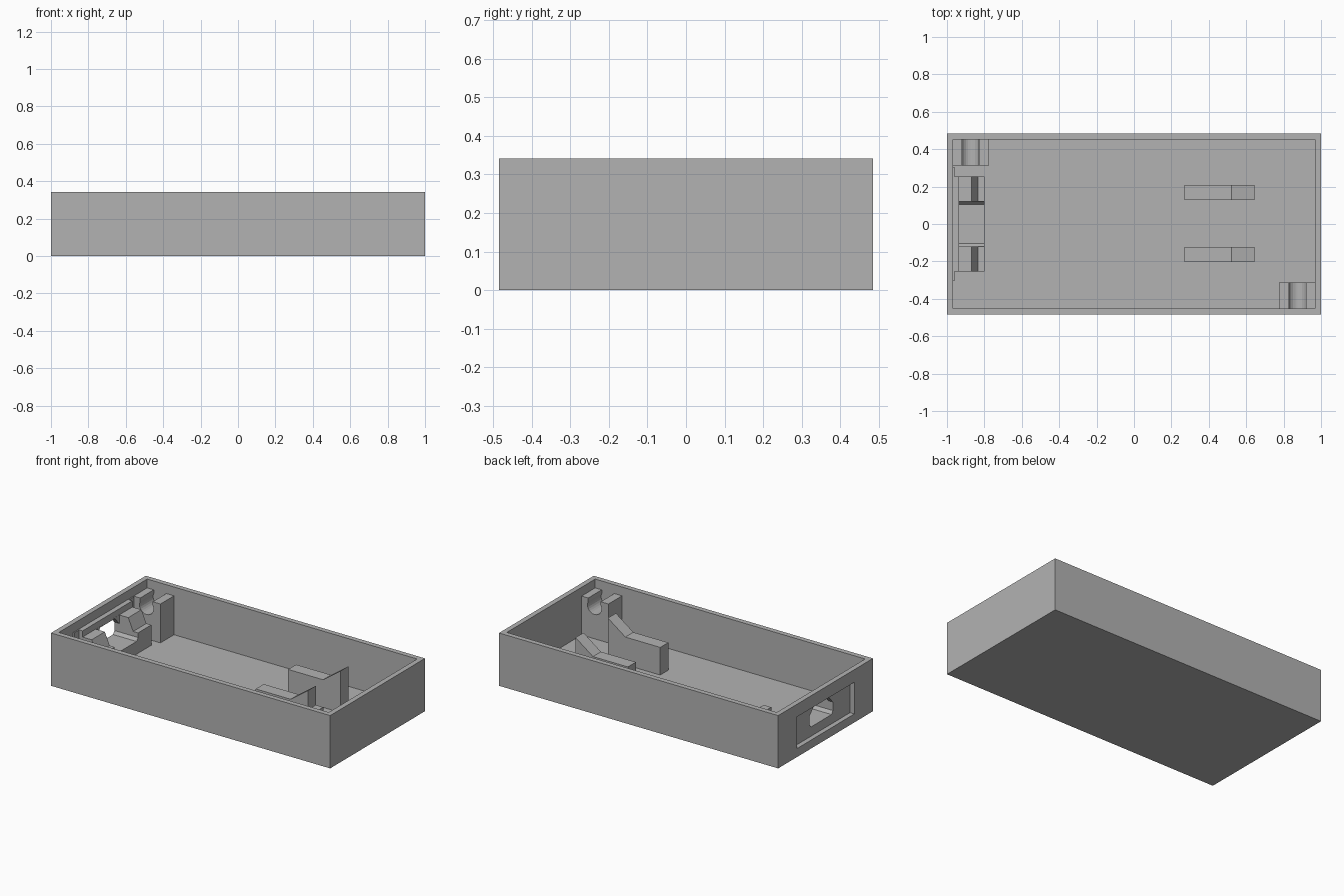
import bpy, bmesh, math
from mathutils import Vector

cube = bpy.data.objects.get("Cube")
if cube:
    bpy.data.objects.remove(cube, do_unlink=True)

grey = bpy.data.materials.new("plain_grey")
grey.use_nodes = True
grey.diffuse_color = (0.45, 0.45, 0.45, 1)
grey.node_tree.nodes["Principled BSDF"].inputs["Base Color"].default_value = grey.diffuse_color


def prism(name, profile, axis, lo, hi, cutter=False):
    """Extrude a closed profile, (x, z) along y or (y, z) along x."""
    bm = bmesh.new()
    verts = [bm.verts.new((p, lo, z) if axis == "y" else (lo, p, z)) for p, z in profile]
    face = bm.faces.new(verts)
    step = Vector((0, hi - lo, 0)) if axis == "y" else Vector((hi - lo, 0, 0))
    new = bmesh.ops.extrude_face_region(bm, geom=[face])["geom"]
    bmesh.ops.translate(bm, vec=step, verts=[v for v in new if isinstance(v, bmesh.types.BMVert)])
    bmesh.ops.recalc_face_normals(bm, faces=bm.faces)
    mesh = bpy.data.meshes.new(name)
    bm.to_mesh(mesh)
    bm.free()
    mesh.materials.append(grey)
    obj = bpy.data.objects.new(name, mesh)
    bpy.context.collection.objects.link(obj)
    if cutter:
        obj.hide_render = obj.hide_viewport = True
        obj.display_type = "WIRE"
    return obj


def box(name, x0, x1, y0, y1, z0, z1, cutter=False):
    return prism(name, [(x0, z0), (x1, z0), (x1, z1), (x0, z1)], "y", y0, y1, cutter)


def cut(obj, *cutters):
    for c in cutters:
        mod = obj.modifiers.new(c.name, "BOOLEAN")
        mod.operation = "DIFFERENCE"
        mod.solver = "EXACT"
        mod.object = c


def mirrored(half):
    return half + [(-p, z) for p, z in reversed(half)]


W, D, H = 1.0, 0.485, 0.342
WALL, FLOOR = 0.033, 0.033
SINK = FLOOR - 0.01  # parts are sunk slightly into the floor

# Cutters: cavity, outer recess, port opening and open cradle channel
cavity = box("cavity_cutter", WALL - W, W - WALL, WALL - D, D - WALL, FLOOR, H + 0.1, True)
recess = box("recess_cutter", -W - 0.1, -W + 0.031, -0.295, 0.295, 0.055, 0.26, True)
base = [(0.105, 0.115), (0.12, 0.135)]
port = prism("port_cutter", mirrored(base + [(0.12, 0.19), (0.075, 0.238)]),
             "x", -W - 0.1, -0.9, True)
channel = prism("channel_cutter", mirrored(base + [(0.12, 0.4)]), "x", -0.9345, -0.7, True)

# Open tray
tray = box("tray", -W, W, -D, D, 0, H)
cut(tray, cavity, recess, port)

# Thickened wall behind the recess
for name, x1, half in (("backing_plate", -0.959, 0.305), ("port_plate", -0.935, 0.255)):
    plate = box(name, -W + WALL - 0.001, x1, -half, half, SINK, 0.285)
    cut(plate, port)

# Connector cradle with stepped cheeks
cradle = prism("port_cradle", [(-0.936, SINK), (-0.80, SINK), (-0.80, 0.165),
                               (-0.835, 0.165), (-0.87, 0.245), (-0.936, 0.245)],
               "y", -0.255, 0.255)
cut(cradle, channel, port)

# Snap clips in two opposite corners: a round seat below a narrower throat
seat = []
for i in range(17):
    a = math.radians(26 - i * 232 / 16)
    seat.append((0.875 + 0.05 * math.cos(a), 0.24 + 0.05 * math.sin(a)))
outer, inner, top = W - WALL + 0.005, 0.775, 0.285
clip = [(inner, SINK), (outer, SINK), (outer, top), (0.92, top)] + seat + [(0.83, top), (inner, top)]
for name, s in (("front_clip", 1), ("back_clip", -1)):
    ends = sorted((-s * 0.313, -s * (D - WALL + 0.005)))
    prism(name, [(s * x, z) for x, z in clip], "y", *ends)

# Support rails with a rising end stop
rail = [(0.27, SINK), (0.645, SINK), (0.645, 0.302), (0.52, 0.212), (0.27, 0.212)]
for name, y in (("front_rail", -0.163), ("back_rail", 0.168)):
    prism(name, rail, "y", y - 0.041, y + 0.041)
